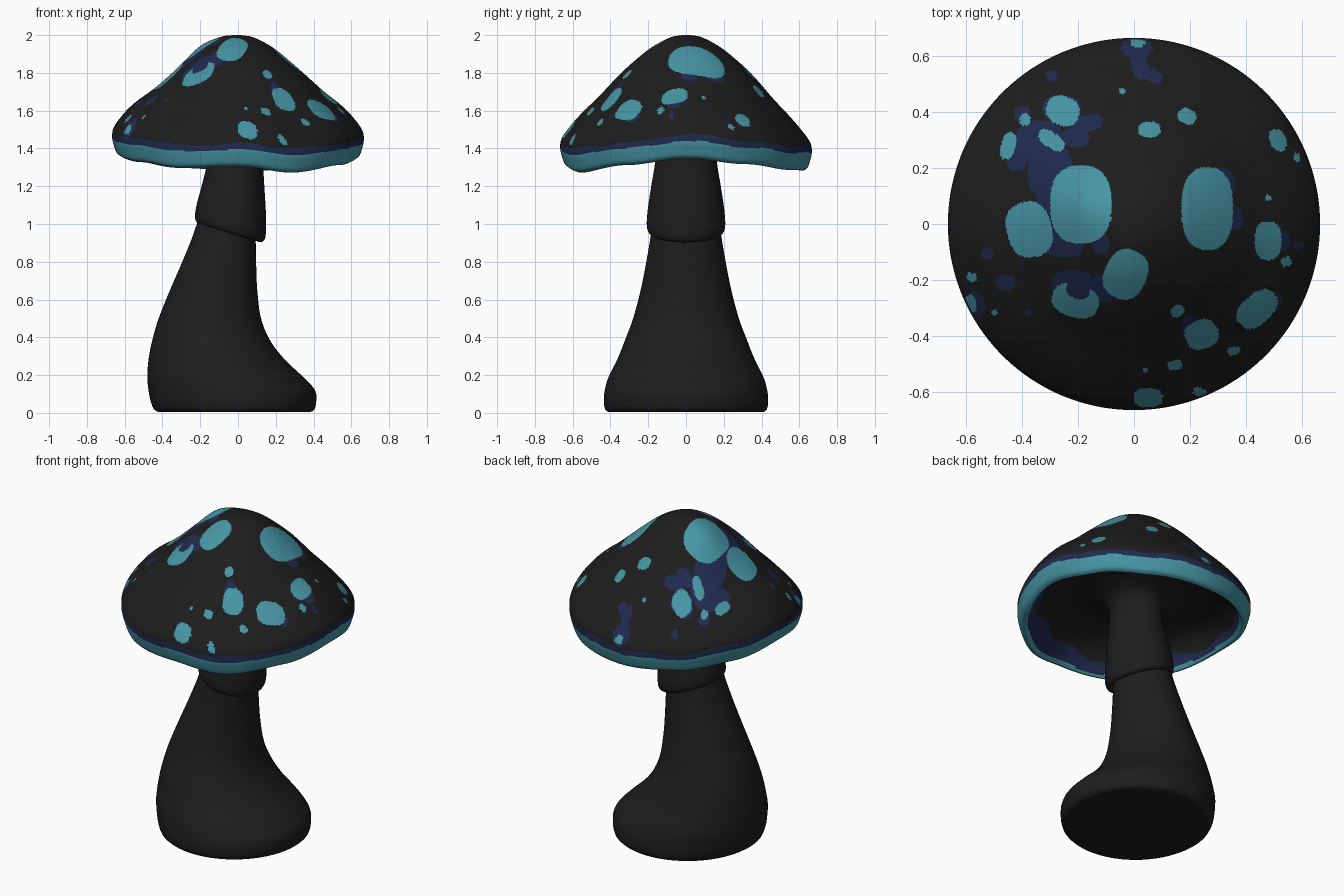
import bpy, math

def material(name, rgb):
    m = bpy.data.materials.new(name)
    m.diffuse_color = (*rgb, 1)
    return m

BLACK = material("charcoal black", (0.0125, 0.0125, 0.0125))
TEAL = material("teal", (0.062, 0.30, 0.37))
NAVY = material("dark navy", (0.014, 0.023, 0.075))

def spline(pts, step):
    """Smooth curve through points of any dimension, evenly subdivided."""
    out = []
    for i in range(len(pts) - 1):
        a, b, c, d = pts[max(i - 1, 0)], pts[i], pts[i + 1], pts[min(i + 2, len(pts) - 1)]
        n = max(2, math.ceil(math.dist(b, c) / step))
        for k in range(n):
            t = k / n
            out.append(tuple(0.5 * (2 * q + (r - p) * t + (2 * p - 5 * q + 4 * r - s) * t * t
                                    + (3 * q - p - 3 * r + s) * t ** 3)
                             for p, q, r, s in zip(a, b, c, d)))
    return out + [tuple(pts[-1])]

def loft(name, rows, segs, point, mats, rule=None, caps=False):
    """Skin closed rings; point(row, angle) gives each vertex. Rows run bottom to top on the outside."""
    verts = [point(r, 2 * math.pi * j / segs) for r in rows for j in range(segs)]
    faces, mids = [], []
    for i in range(len(rows) - 1):
        for j in range(segs):
            k = (j + 1) % segs
            faces.append((i * segs + j, i * segs + k, (i + 1) * segs + k, (i + 1) * segs + j))
            if rule:
                mids.append(rule(i, verts[faces[-1][0]], verts[faces[-1][2]]))
    if caps:
        faces.append(tuple(reversed(range(segs))))
        faces.append(tuple(range((len(rows) - 1) * segs, len(rows) * segs)))
    me = bpy.data.meshes.new(name)
    me.from_pydata(verts, [], faces)
    for m in mats:
        me.materials.append(m)
    me.polygons.foreach_set("use_smooth", [len(f) == 4 for f in faces])
    if rule:
        me.polygons.foreach_set("material_index", mids)
    me.update()
    ob = bpy.data.objects.new(name, me)
    bpy.context.collection.objects.link(ob)
    return ob

# ---- Stem and ring: rows are (z, x min, x max, y half width, tilt)
def oval(row, a):
    z, x0, x1, hy, tilt = row
    return ((x0 + x1) / 2 + (x1 - x0) / 2 * math.cos(a), hy * math.sin(a), z - tilt * math.cos(a))

stem = [(.005, -.42, .385, .41, 0), (.018, -.445, .405, .428, 0), (.06, -.462, .414, .435, 0),
        (.12, -.474, .408, .43, 0), (.19, -.48, .345, .41, 0), (.28, -.474, .25, .365, 0),
        (.38, -.455, .172, .325, 0), (.5, -.42, .122, .28, 0), (.65, -.36, .102, .24, 0),
        (.8, -.295, .096, .21, 0), (.95, -.235, .094, .185, 0), (1.1, -.19, .1, .165, 0),
        (1.3, -.155, .12, .155, 0), (1.38, -.155, .13, .155, 0), (1.43, -.16, .14, .16, 0),
        (1.475, -.2, .2, .2, 0)]
loft("stem", spline(stem, .03), 96, oval, [BLACK], caps=True)

ring = [(.985, -.205, .09, .175, .05), (.954, -.21, .115, .185, .05), (.964, -.222, .138, .201, .05),
        (1.0, -.228, .148, .208, .045), (1.08, -.217, .148, .202, .03),
        (1.2, -.19, .14, .184, .01), (1.33, -.162, .132, .163, 0), (1.42, -.155, .13, .16, 0)]
loft("stem_ring", spline(ring, .015), 96, oval, [BLACK])

# ---- Cap: wavy rim height by angle in degrees
RIM = [(0, 1.345), (30, 1.315), (60, 1.285), (90, 1.28), (120, 1.295), (150, 1.33), (180, 1.36),
       (215, 1.325), (240, 1.295), (270, 1.303), (297, 1.27), (330, 1.31), (360, 1.345)]

def rim(a):
    d = math.degrees(a) % 360
    for (a0, z0), (a1, z1) in zip(RIM, RIM[1:]):
        if d <= a1:
            t = (d - a0) / (a1 - a0)
            return z0 + (z1 - z0) * t * t * (3 - 2 * t)

def cap_point(row, a):
    r, z = row
    x, y = r * math.cos(a), r * math.sin(a)
    f = min(max((r - .3) / .32, 0), 1)
    z += (rim(a) - 1.31) * f * f * (3 - 2 * f)
    if z > 1.6:                              # swelling under the largest spot
        z += .025 * math.exp(-((x + .2) ** 2 + (y - .08) ** 2) / .012)
    return (x, y, z)

# spots seen from above: x, y, radius x, radius y, turn in degrees
SPOTS = [(-.19, .07, .11, .14, 0), (-.375, -.02, .08, .1, 15), (-.03, -.18, .075, .09, -25),
         (.262, .055, .092, .148, 0), (-.255, .405, .06, .052, -20), (-.295, .3, .053, .027, -35),
         (-.45, .28, .026, .05, -15), (-.39, .375, .02, .022, 0), (.055, .338, .04, .028, 0),
         (.19, .385, .033, .028, -30), (.515, .3, .028, .04, 25), (.582, .24, .012, .016, 0),
         (.48, .093, .011, .011, 0), (.48, -.06, .048, .07, 0), (.545, -.135, .02, .018, 0),
         (.44, -.305, .082, .052, 42), (.242, -.395, .06, .052, 20), (.155, -.312, .026, .02, 30),
         (.355, -.455, .024, .016, 15), (.145, -.505, .027, .018, 10), (.05, -.622, .053, .034, 0),
         (-.21, -.275, .085, .058, -15), (-.58, -.19, .018, .016, 0), (-.588, -.29, .022, .035, 0),
         (-.5, -.317, .011, .01, 0), (.042, -.522, .008, .008, 0), (.237, -.603, .027, .016, -20),
         (.012, .65, .025, .018, 0), (-.042, .475, .012, .01, 0)]
HALOS = [(-.34, .29, .085, .08, 0), (-.17, .36, .06, .03, 10), (-.21, .31, .05, .035, 0),
         (-.3, .19, .08, .1, 0), (-.31, .05, .04, .12, 0), (-.25, -.08, .07, .04, 0),
         (-.12, -.07, .03, .035, 0), (-.4, .39, .028, .03, 0), (-.42, .25, .04, .06, 0),
         (-.26, .415, .068, .045, 0), (-.11, -.23, .045, .05, 0), (-.22, -.22, .075, .055, 0),
         (-.46, -.21, .037, .028, 0), (-.525, -.107, .022, .02, 0), (-.295, .53, .02, .018, 0),
         (.01, .63, .055, .035, 0), (.02, .57, .03, .055, 15), (.07, .53, .035, .022, -30),
         (.35, .02, .04, .045, 0), (.31, .14, .05, .06, 0), (.53, -.06, .03, .035, 0),
         (.59, -.076, .02, .014, 0), (.205, -.375, .032, .045, 20), (.51, -.275, .022, .03, 0),
         (-.57, -.29, .034, .05, 0), (-.376, -.318, .012, .012, 0)]
NOTCH = [(-.2, -.235, .042, .032, -20)]  # bite out of the crescent spot

def prepared(items):
    return [(x, y, rx, ry, math.cos(math.radians(t)), math.sin(math.radians(t))) for x, y, rx, ry, t in items]

SPOTS, HALOS, NOTCH = prepared(SPOTS), prepared(HALOS), prepared(NOTCH)

def inside(items, x, y):
    for cx, cy, rx, ry, c, s in items:
        dx, dy = x - cx, y - cy
        if abs(dx) < .16 and abs(dy) < .16:
            u, v = (dx * c + dy * s) / rx, (dy * c - dx * s) / ry
            if abs(u) ** 2.5 + abs(v) ** 2.5 < 1:
                return True
    return False

under = spline([(.125, 1.36), (.14, 1.41), (.18, 1.455), (.3, 1.495), (.42, 1.485), (.52, 1.44), (.58, 1.375),
                (.6, 1.335), (.618, 1.312)], .014)[:-1]
over = spline([(.618, 1.312), (.642, 1.326), (.657, 1.365), (.666, 1.41), (.657, 1.463), (.605, 1.535),
               (.54, 1.605), (.46, 1.68), (.35, 1.793), (.265, 1.87), (.18, 1.937), (.09, 1.985),
               (.04, 1.997), (.002, 2.0)], .006)

def cap_colour(i, p, q):
    x, y, z = ((u + v) / 2 for u, v in zip(p, q))
    a = math.atan2(y, x)
    h = z - rim(a)
    r = math.hypot(x, y)
    wob = .006 * math.sin(5 * a + 1) + .005 * math.sin(11 * a)
    if i < len(under):                       # hollow underside
        if h < .022 + wob * .5:
            return 1
        return 2 if h < .085 + 2.5 * wob + .03 * math.cos(a + .8) and r > .45 else 0
    if r > .6 and h < .092 + wob * .5:       # rim band
        return 1
    low = r > .6 and h < .145                # keep spots clear of the steep rim
    if not low and inside(SPOTS, x, y) and not inside(NOTCH, x, y):
        return 1
    if (r > .6 and h < .125 + wob) or inside(HALOS, x, y):
        return 2
    return 0

loft("cap", under + over, 400, cap_point, [BLACK, TEAL, NAVY], cap_colour)
